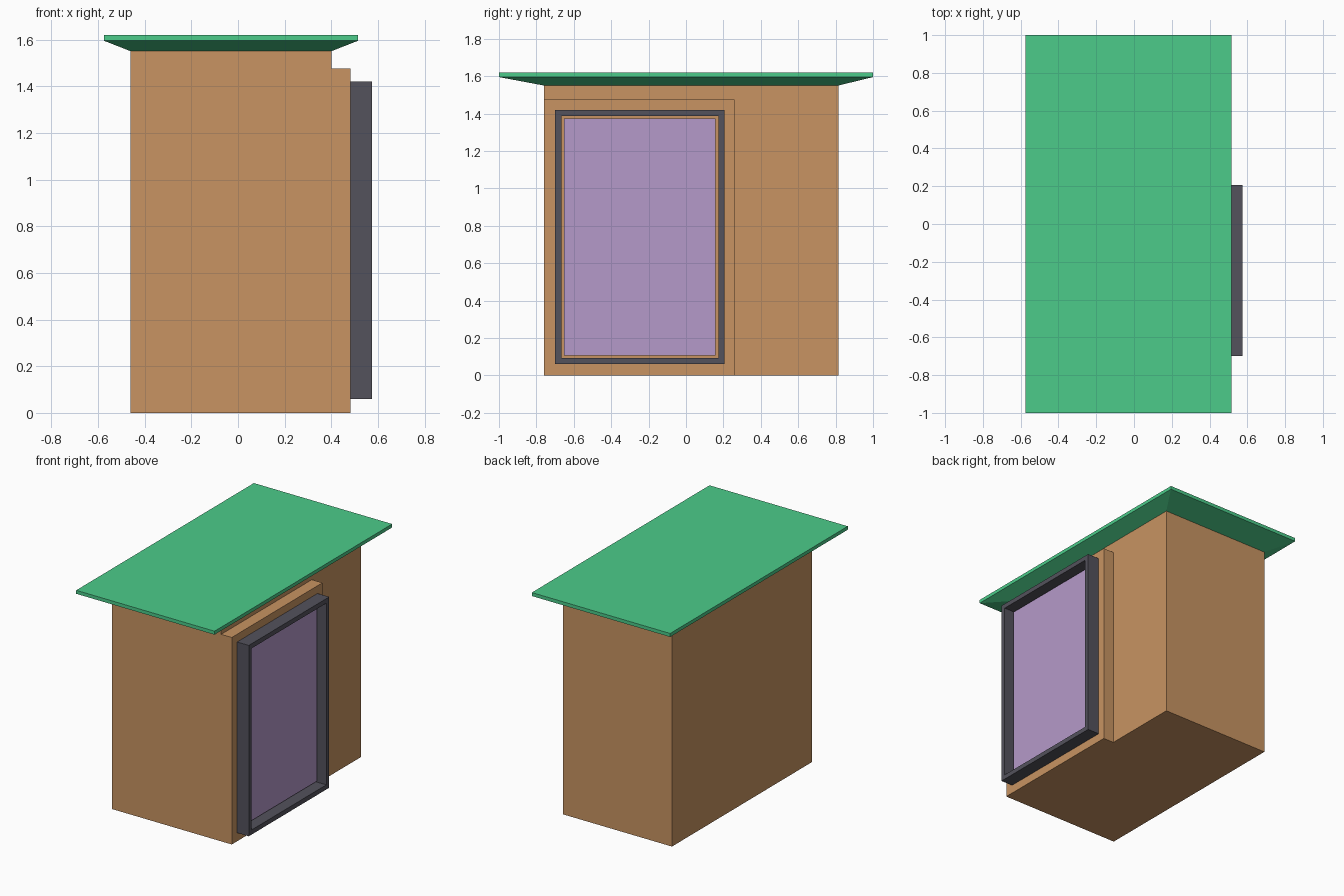
import bpy, bmesh
from mathutils import Vector

if "Cube" in bpy.data.objects:
    bpy.data.objects.remove(bpy.data.objects["Cube"])


def material(name, rgb):
    mat = bpy.data.materials.new(name)
    mat.use_nodes = True
    mat.diffuse_color = (*rgb, 1)
    bsdf = next(n for n in mat.node_tree.nodes if n.type == "BSDF_PRINCIPLED")
    bsdf.inputs["Base Color"].default_value = (*rgb, 1)
    return mat


tan = material("tan wall", (0.58, 0.296, 0.122))
green = material("green roof", (0.072, 0.6, 0.255))
grey = material("dark grey frame", (0.087, 0.084, 0.107))
lilac = material("lilac glass", (0.46, 0.32, 0.585))


def box(low, high):
    bm = bmesh.new()
    low, high = Vector(low), Vector(high)
    bmesh.ops.create_cube(bm, size=1)
    for v in bm.verts:
        v.co = (low + high) / 2 + v.co * (high - low)
    return bm


def side(bm, direction):
    """Outermost face looking in a direction."""
    d = Vector(direction)
    bm.normal_update()
    return max((f for f in bm.faces if f.normal.dot(d) > 0.9),
               key=lambda f: f.calc_center_median().dot(d))


def extrude(bm, face, offset):
    """Push a face out with side walls, leaving no inner face behind."""
    new = bmesh.ops.extrude_face_region(bm, geom=[face])["geom"]
    bmesh.ops.translate(bm, vec=offset,
                        verts=[g for g in new if isinstance(g, bmesh.types.BMVert)])
    if face.is_valid:
        bmesh.ops.delete(bm, geom=[face], context="FACES_ONLY")
    return next(g for g in new if isinstance(g, bmesh.types.BMFace))


def finish(bm, name, mat):
    bmesh.ops.recalc_face_normals(bm, faces=bm.faces[:])
    mesh = bpy.data.meshes.new(name)
    bm.to_mesh(mesh)
    bm.free()
    mesh.materials.append(mat)
    obj = bpy.data.objects.new(name, mesh)
    bpy.context.collection.objects.link(obj)
    return obj


# Walls, with a raised panel behind the window
west, east, south, north, eaves = -0.46, 0.40, -0.76, 0.815, 1.55
panel_north, panel_top, panel_x = 0.26, 1.475, 0.483
bm = box((west, south, 0), (east, north, eaves))
for point, normal in (((0, panel_north, 0), (0, 1, 0)), ((0, 0, panel_top), (0, 0, 1))):
    bmesh.ops.bisect_plane(bm, geom=bm.verts[:] + bm.edges[:] + bm.faces[:],
                           plane_co=point, plane_no=normal)
bm.normal_update()
panel = next(f for f in bm.faces if f.normal.x > 0.9
             and f.calc_center_median().y < panel_north
             and f.calc_center_median().z < panel_top)
extrude(bm, panel, (panel_x - east, 0, 0))
bmesh.ops.remove_doubles(bm, verts=bm.verts[:], dist=0.0001)
finish(bm, "walls", tan)

# Flat roof slab whose underside tapers in to the walls
bm = box((-0.575, -1, 1.595), (0.515, 1, 1.62))
soffit = extrude(bm, side(bm, (0, 0, -1)), (0, 0, eaves - 1.595))
for v in soffit.verts:
    v.co.x = west if v.co.x < 0 else east
    v.co.y = south if v.co.y < 0 else north
finish(bm, "roof", green)

# Deep window frame, open through the middle
front_x, rim = 0.575, 0.047
low, high = Vector((panel_x, -0.70, 0.06)), Vector((front_x, 0.206, 1.42))
bm = box(low, high)
bmesh.ops.delete(bm, geom=[side(bm, (-1, 0, 0))], context="FACES_ONLY")
opening = side(bm, (1, 0, 0))
bmesh.ops.inset_region(bm, faces=[opening], thickness=rim)
cap = extrude(bm, opening, (panel_x - front_x, 0, 0))
bmesh.ops.delete(bm, geom=[cap], context="FACES_ONLY")
finish(bm, "window_frame", grey)

# Recessed pane
inset = Vector((0, rim, rim))
pane_high = high - inset
pane_high.x = 0.51
finish(box(low + inset, pane_high), "window_pane", lilac)
